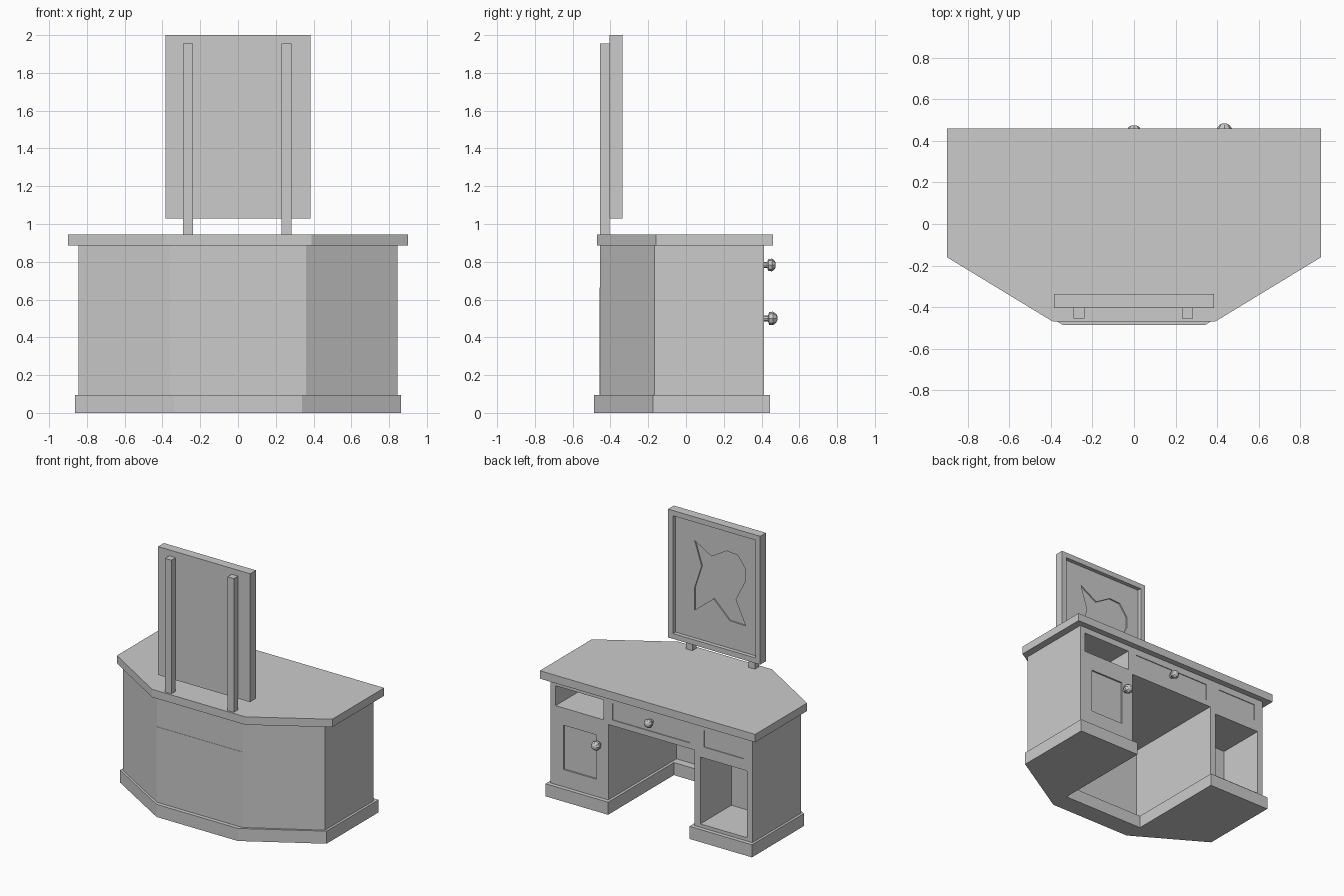
import bpy, bmesh, math

if "Cube" in bpy.data.objects:
    bpy.data.objects.remove(bpy.data.objects["Cube"])


def finish(name, bm):
    bmesh.ops.recalc_face_normals(bm, faces=bm.faces)
    me = bpy.data.meshes.new(name)
    bm.to_mesh(me)
    bm.free()
    ob = bpy.data.objects.new(name, me)
    bpy.context.collection.objects.link(ob)
    return ob


def prism(name, pts, lo, hi, axis='z'):
    """Extrude a polygon along z (points are x,y) or along y (points are x,z)."""
    place = (lambda a, b, h: (a, b, h)) if axis == 'z' else (lambda a, b, h: (a, h, b))
    bm = bmesh.new()
    face = bm.faces.new([bm.verts.new(place(a, b, lo)) for a, b in pts])
    ext = bmesh.ops.extrude_face_region(bm, geom=[face])
    move = (0, 0, hi - lo) if axis == 'z' else (0, hi - lo, 0)
    bmesh.ops.translate(bm, vec=move, verts=[v for v in ext['geom'] if isinstance(v, bmesh.types.BMVert)])
    return finish(name, bm)


def box(name, x0, x1, y0, y1, z0, z1):
    return prism(name, [(x0, y0), (x1, y0), (x1, y1), (x0, y1)], z0, z1)


def cut(ob, cutter):
    mod = ob.modifiers.new("cut", 'BOOLEAN')
    mod.operation, mod.solver, mod.object = 'DIFFERENCE', 'EXACT', cutter
    bpy.context.view_layer.objects.active = ob
    bpy.ops.object.modifier_apply(modifier=mod.name)
    bpy.data.objects.remove(cutter)


def mirrored(half):
    """Close a right-hand outline with its reflection in x."""
    return half + [(-x, y) for x, y in reversed(half)]


def knob(name, x, z, y0, profile, sides=8):
    bm = bmesh.new()
    rings = []
    for r, d in profile:
        rings.append([bm.verts.new((x + r * math.cos(2 * math.pi * i / sides), y0 + d,
                                    z + r * math.sin(2 * math.pi * i / sides))) for i in range(sides)])
    for a, b in zip(rings, rings[1:]):
        for i in range(sides):
            j = (i + 1) % sides
            bm.faces.new((a[i], a[j], b[j], b[i]))
    bm.faces.new(rings[0])
    bm.faces.new(rings[-1])
    return finish(name, bm)


# Table top
prism("table_top", mirrored([(0.39, -0.47), (0.9, -0.16), (0.9, 0.46)]), 0.885, 0.945)

# U-shaped plinth around the knee hole
prism("plinth", mirrored([(0.34, -0.487), (0.863, -0.175), (0.863, 0.445), (0.34, 0.445), (0.34, -0.34)]), 0, 0.095)

# Cabinet body with knee hole and compartments
body = prism("cabinet", mirrored([(0.36, -0.455), (0.845, -0.168), (0.845, 0.414)]), 0.09, 0.89)
FRONT = 0.414
for x0, x1, depth, z0, z1 in [
    (-0.36, 0.36, 0.814, 0.0, 0.665),      # knee hole
    (0.40, 0.80, 0.37, 0.69, 0.84),        # open drawer slot
    (-0.80, -0.41, 0.37, 0.12, 0.625),     # open cupboard
    (0.46, 0.735, 0.012, 0.225, 0.56),     # sunken door panel
    (-0.325, 0.325, 0.006, 0.708, 0.835),  # centre drawer panel
    (-0.77, -0.44, 0.006, 0.708, 0.835),   # side drawer panel
]:
    cut(body, box("cutter", x0, x1, FRONT - depth, 0.6, z0, z1))

# Back panel behind the knee hole
box("back_panel", -0.36, 0.36, -0.457, -0.41, 0.09, 0.665)

# Knobs
knob("door_knob", 0.435, 0.5, 0.405, [(0.016, 0), (0.016, 0.03), (0.034, 0.035), (0.036, 0.055), (0.024, 0.072), (0.01, 0.079)])
knob("drawer_knob", 0.0, 0.783, 0.40, [(0.016, 0), (0.016, 0.03), (0.031, 0.036), (0.034, 0.055), (0.024, 0.068), (0.01, 0.075)])

# Mirror posts
for side, x in (("left", -0.265), ("right", 0.257)):
    box(side + "_mirror_post", x - 0.027, x + 0.027, -0.455, -0.404, 0.94, 1.955)

# Mirror frame with sunken glass and a broken-out hole
frame = box("mirror", -0.385, 0.385, -0.405, -0.336, 1.03, 2.0)
cut(frame, box("cutter", -0.345, 0.345, -0.366, -0.2, 1.07, 1.96))
HOLE = [(0.184, 1.805), (0.042, 1.722), (-0.084, 1.797), (-0.176, 1.79), (-0.243, 1.70),
        (-0.243, 1.62), (-0.159, 1.45), (-0.243, 1.273), (-0.109, 1.277), (0.025, 1.407),
        (0.184, 1.279), (0.184, 1.45), (0.126, 1.627)]
cut(frame, prism("cutter", HOLE, -0.376, -0.2, 'y'))
